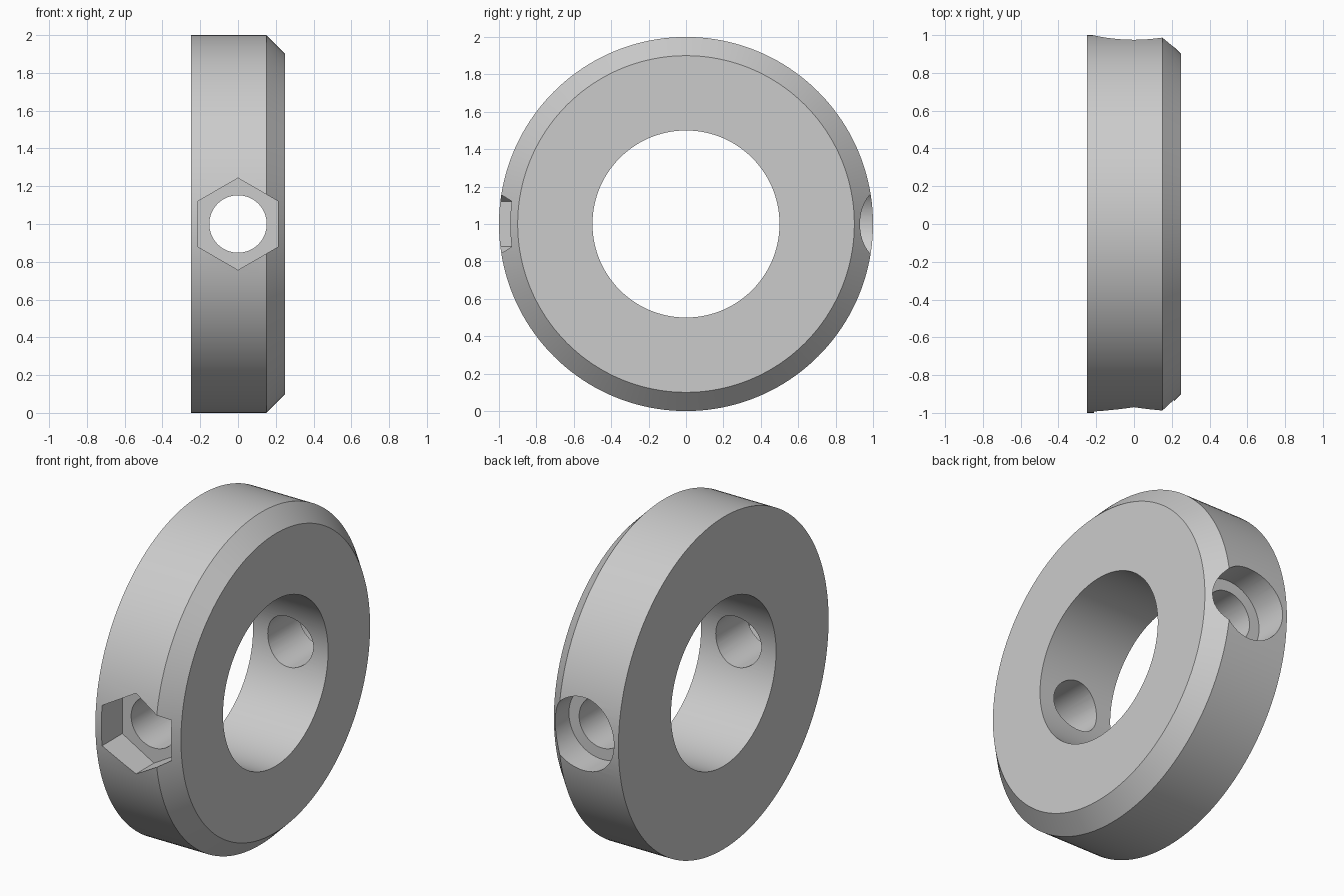
import bpy, bmesh
from math import pi, radians
from mathutils import Matrix, Vector

cube = bpy.data.objects.get("Cube")
if cube:
    bpy.data.objects.remove(cube, do_unlink=True)

CENTRE_Z = 1.0

steel = bpy.data.materials.new("grey_steel")
GREY = (0.6, 0.6, 0.6, 1)
steel.diffuse_color = GREY
steel.use_nodes = True
steel.node_tree.nodes["Principled BSDF"].inputs["Base Color"].default_value = GREY


def add_object(name, bm):
    bmesh.ops.recalc_face_normals(bm, faces=bm.faces)
    mesh = bpy.data.meshes.new(name)
    bm.to_mesh(mesh)
    bm.free()
    mesh.materials.append(steel)
    obj = bpy.data.objects.new(name, mesh)
    bpy.context.collection.objects.link(obj)
    return obj


def cutter(name, radius, sides, y0, y1):
    """Prism along y, with a corner pointing straight up."""
    bm = bmesh.new()
    bmesh.ops.create_cone(bm, cap_ends=True, segments=sides, radius1=radius,
                          radius2=radius, depth=y1 - y0)
    place = Matrix.Translation((0, (y0 + y1) / 2, CENTRE_Z))
    bm.transform(place @ Matrix.Rotation(pi / 2, 4, 'X'))
    obj = add_object(name, bm)
    obj.hide_render = True
    return obj


# Collar body: profile of (x, radius) turned about the x axis, one edge chamfered
profile = [(-0.25, 0.5), (-0.25, 1.0), (0.15, 1.0), (0.25, 0.9), (0.25, 0.5)]
bm = bmesh.new()
verts = [bm.verts.new((x, 0, CENTRE_Z + r)) for x, r in profile]
edges = [bm.edges.new((a, b)) for a, b in zip(verts, verts[1:] + verts[:1])]
bmesh.ops.spin(bm, geom=verts + edges, cent=Vector((0, 0, CENTRE_Z)),
               axis=(1, 0, 0), angle=2 * pi, steps=160, use_merge=True)
bmesh.ops.remove_doubles(bm, verts=bm.verts, dist=1e-5)
collar = add_object("clamp_collar", bm)

# Cross bolt hole, hexagonal nut pocket in front, round head pocket behind
cutters = [
    cutter("bolt_hole_cutter", 0.152, 64, -1.3, 1.3),
    cutter("nut_pocket_cutter", 0.243, 6, -1.2, -0.8),
    cutter("head_pocket_cutter", 0.22, 64, 0.8, 1.2),
]
bpy.ops.object.select_all(action='DESELECT')
collar.select_set(True)
bpy.context.view_layer.objects.active = collar
for tool in cutters:
    mod = collar.modifiers.new(tool.name, 'BOOLEAN')
    mod.operation = 'DIFFERENCE'
    mod.solver = 'EXACT'
    mod.object = tool
    bpy.ops.object.modifier_apply(modifier=mod.name)
for tool in cutters:
    bpy.data.objects.remove(tool, do_unlink=True)

bpy.ops.object.shade_smooth_by_angle(angle=radians(30))
